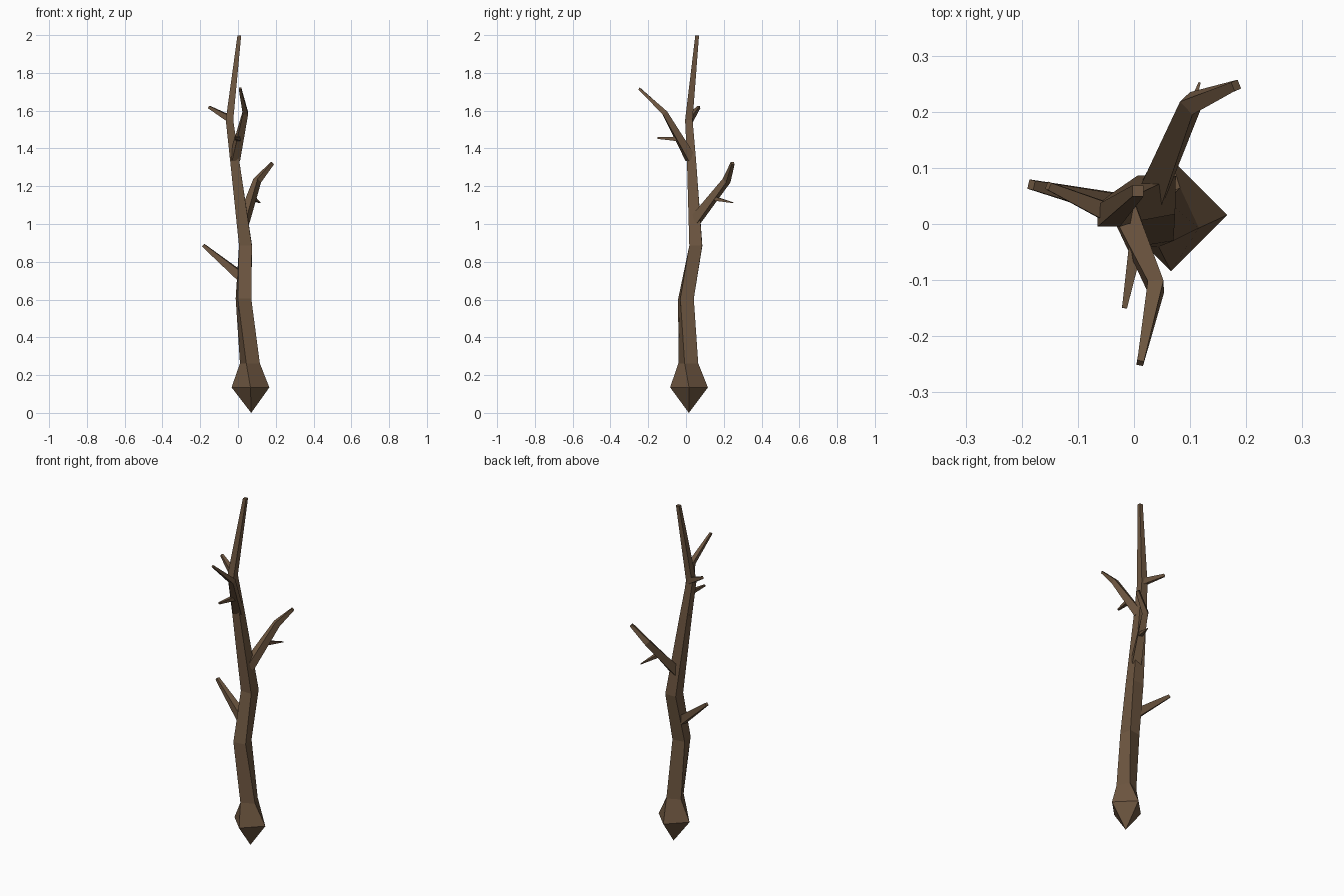
import bpy, bmesh, math
from mathutils import Vector

if "Cube" in bpy.data.objects:
    bpy.data.objects.remove(bpy.data.objects["Cube"])

bark = bpy.data.materials.new("brown bark")
bark.diffuse_color = (0.155, 0.094, 0.052, 1)
bark.use_nodes = True
bark.node_tree.nodes["Principled BSDF"].inputs["Base Color"].default_value = bark.diffuse_color


def skin_rings(name, rings):
    """Join four-sided rings into a closed flat-faced tube."""
    bm = bmesh.new()
    loops = [[bm.verts.new(p) for p in ring] for ring in rings]
    for a, b in zip(loops, loops[1:]):
        for i in range(4):
            j = (i + 1) % 4
            bm.faces.new((a[i], a[j], b[j], b[i]))
    bm.faces.new(loops[0][::-1])
    bm.faces.new(loops[-1])
    bmesh.ops.remove_doubles(bm, verts=bm.verts, dist=0.0005)
    bmesh.ops.recalc_face_normals(bm, faces=bm.faces)
    mesh = bpy.data.meshes.new(name)
    bm.to_mesh(mesh)
    bm.free()
    mesh.materials.append(bark)
    obj = bpy.data.objects.new(name, mesh)
    bpy.context.collection.objects.link(obj)
    return obj


def branch(name, points, widths):
    """Square tapering tube along a path, rings across the local direction."""
    pts = [Vector(p) for p in points]
    rings = []
    for i, p in enumerate(pts):
        t = Vector()
        if i > 0:
            t += (p - pts[i - 1]).normalized()
        if i < len(pts) - 1:
            t += (pts[i + 1] - p).normalized()
        t.normalize()
        side = t.cross(Vector((0, 0, 1))).normalized()
        up = side.cross(t)
        h = widths[i] / 2
        rings.append([p + side * h * a + up * h * b
                      for a, b in ((-1, -1), (1, -1), (1, 1), (-1, 1))])
    return skin_rings(name, rings)


# Trunk: x, y, z, corner radius, twist in degrees
trunk = [
    (0.070, 0.015, 0.000, 0.0001, 0),
    (0.066, 0.016, 0.135, 0.100, 0),
    (0.063, 0.012, 0.262, 0.056, -20),
    (0.029, 0.000, 0.605, 0.051, -36),
    (0.040, 0.052, 0.885, 0.048, -46),
    (-0.018, 0.029, 1.340, 0.034, -45),
    (-0.045, 0.015, 1.550, 0.028, -45),
    (0.007, 0.059, 1.998, 0.014, -45),
]
skin_rings("trunk", [
    [(x + r * math.cos(math.radians(a + 90 * k)),
      y + r * math.sin(math.radians(a + 90 * k)), z) for k in range(4)]
    for x, y, z, r, a in trunk])

# Side branches
branch("lower_left_branch", [(0.03, 0.02, 0.71), (-0.183, 0.07, 0.887)], (0.050, 0.017))
branch("back_right_branch", [(0.03, 0.05, 1.02), (0.102, 0.215, 1.23), (0.182, 0.247, 1.322)],
       (0.050, 0.032, 0.017))
branch("front_branch", [(-0.018, 0.025, 1.345), (0.039, -0.112, 1.588), (0.011, -0.248, 1.717)],
       (0.046, 0.028, 0.012))
branch("upper_left_branch", [(-0.04, 0.018, 1.555), (-0.153, 0.068, 1.619)], (0.034, 0.014))

# Small twigs on the branches
branch("back_right_twig", [(0.08, 0.15, 1.135), (0.117, 0.252, 1.112)], (0.022, 0.004))
branch("front_twig", [(0.005, -0.03, 1.450), (-0.017, -0.15, 1.455)], (0.026, 0.009))
